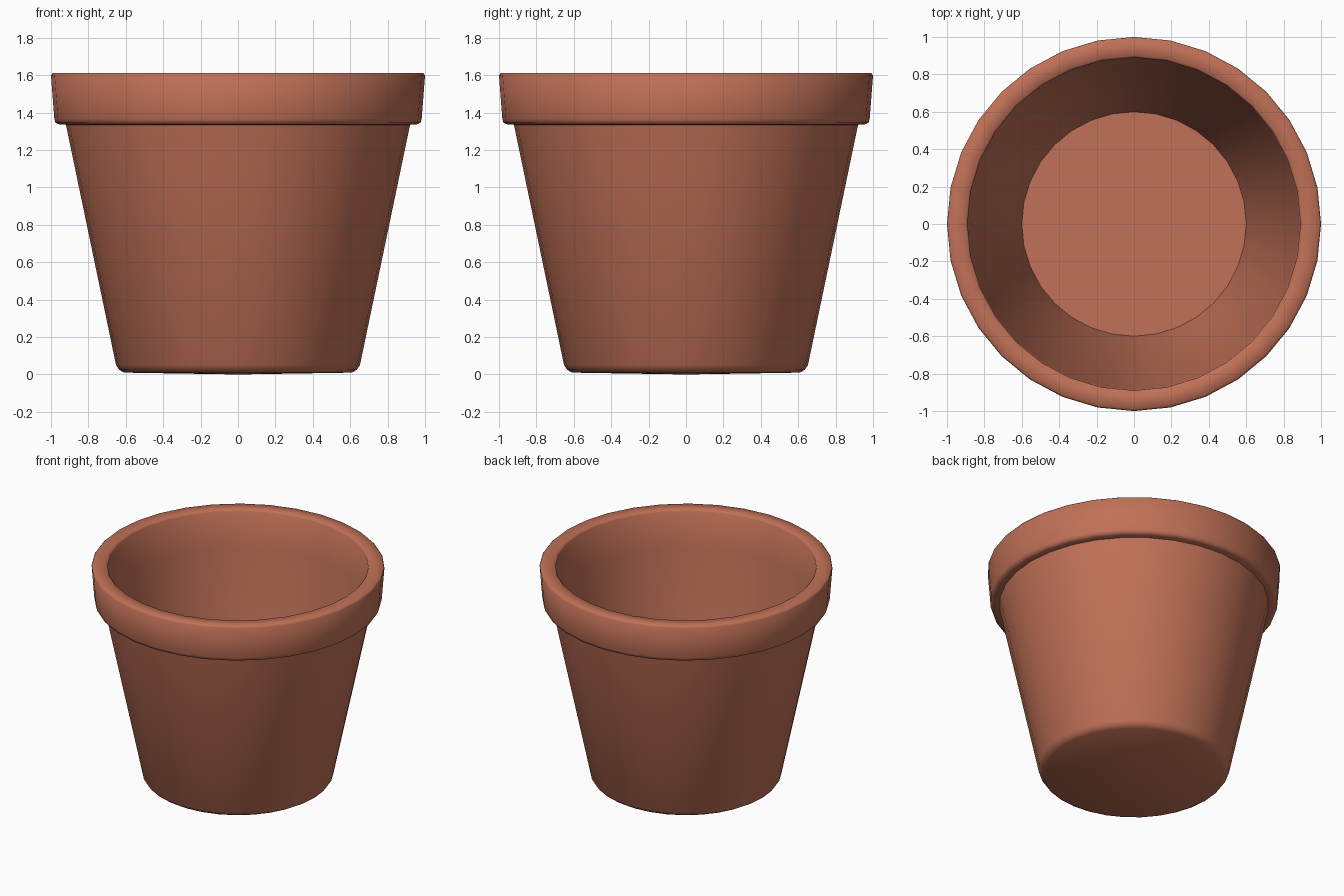
import bpy, bmesh, math

if "Cube" in bpy.data.objects:
    bpy.data.objects.remove(bpy.data.objects["Cube"])

SIDES = 32

# terracotta colour
clay = bpy.data.materials.new("terracotta")
clay.diffuse_color = (0.53, 0.165, 0.095, 1.0)
clay.use_nodes = True
clay.node_tree.nodes["Principled BSDF"].inputs["Base Color"].default_value = clay.diffuse_color

# wall cross-section (radius, height): underside, outer wall, rim, inner wall, floor
profile = [
    (0.0, 0.0), (0.61, 0.01), (0.635, 0.025), (0.652, 0.05),
    (0.92, 1.335),
    (0.955, 1.337), (0.975, 1.345), (0.982, 1.365),
    (1.0, 1.60), (0.99, 1.612),
    (0.90, 1.612), (0.89, 1.60), (0.885, 1.33),
    (0.60, 0.08), (0.0, 0.08),
]

# spin the cross-section into a pot
bm = bmesh.new()
rings = []
for r, z in profile:
    if r == 0:
        rings.append([bm.verts.new((0, 0, z))] * SIDES)
    else:
        rings.append([bm.verts.new((r * math.cos(2 * math.pi * i / SIDES),
                                    r * math.sin(2 * math.pi * i / SIDES), z))
                      for i in range(SIDES)])
for a, b in zip(rings, rings[1:]):
    for i in range(SIDES):
        j = (i + 1) % SIDES
        corners = list(dict.fromkeys((a[i], a[j], b[j], b[i])))
        bm.faces.new(corners)
bmesh.ops.recalc_face_normals(bm, faces=bm.faces)

mesh = bpy.data.meshes.new("flower_pot")
bm.to_mesh(mesh)
bm.free()
mesh.materials.append(clay)
pot = bpy.data.objects.new("flower_pot", mesh)
bpy.context.collection.objects.link(pot)

# smooth walls, crisp line under the rim and around the floor
bpy.context.view_layer.objects.active = pot
pot.select_set(True)
bpy.ops.object.shade_smooth_by_angle(angle=math.radians(62))
